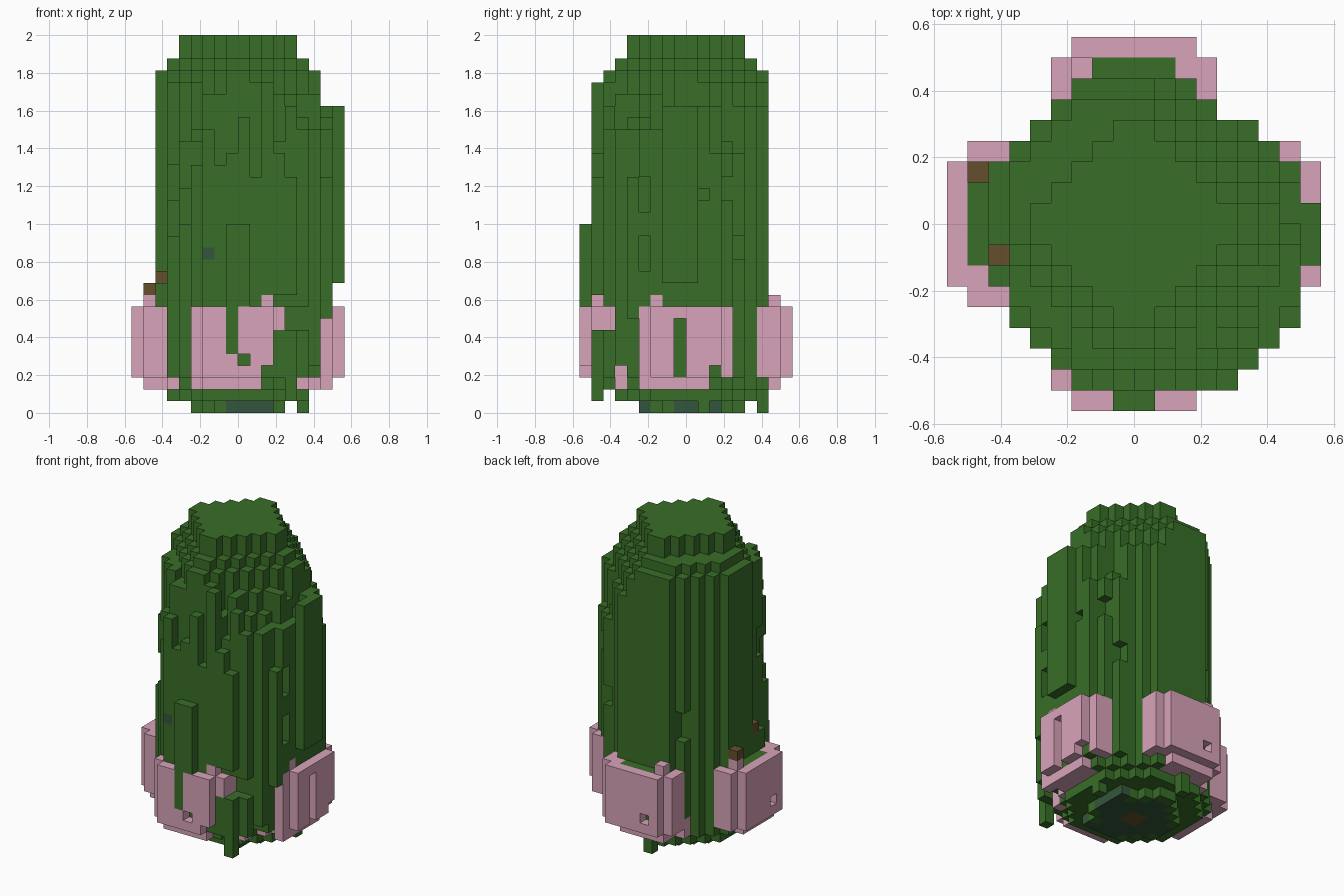
import bpy
import bmesh
import random
from mathutils import Vector

random.seed(5)
S = 1 / 16  # block size

cube = bpy.data.objects.get("Cube")
if cube:
    bpy.data.objects.remove(cube, do_unlink=True)


def material(name, rgb):
    m = bpy.data.materials.new(name)
    m.use_nodes = True
    m.diffuse_color = (*rgb, 1)
    m.node_tree.nodes["Principled BSDF"].inputs["Base Color"].default_value = (*rgb, 1)
    return m


GREEN = material("leaf green", (0.040, 0.155, 0.021))
PINK = material("petal pink", (0.69, 0.37, 0.49))
BROWN = material("thorn brown", (0.130, 0.078, 0.026))
DARK = material("dark moss", (0.034, 0.091, 0.045))

parts = {}   # part name -> material
cells = {}   # block cell -> part name


def box(name, xs, ys, zs):
    for i in range(*xs):
        for j in range(*ys):
            for k in range(*zs):
                cells[i, j, k] = name


def clear(xs, ys, zs):
    for i in range(*xs):
        for j in range(*ys):
            for k in range(*zs):
                cells.pop((i, j, k), None)


# Stalk: footprint as x extents per row, front row first
parts["stalk"] = GREEN
footprint = [(-1, 1), (-3, 5), (-4, 6), (-5, 7), (-6, 8), (-6, 8), (-7, 8), (-8, 9), (-8, 9),
             (-8, 9), (-8, 8), (-7, 8), (-6, 7), (-5, 6), (-4, 4), (-3, 3), (-2, 2)]
front_ribs = [24, 21, 22, 25, 20, 28, 22, 20]


def top_of(i, j, m):
    """Stalk terraces step down along a diamond-shaped plan."""
    if m <= 5:
        return 32
    if m <= 6:
        return 30
    if i < 0 and j >= 0:  # smooth, full back left
        return 30 if m <= 8 and i > -7 and j < 6 else 29
    if m <= 7:
        return 29
    if i < 0:  # front right
        return 28 - random.randint(0, 1) if m <= 9 else 15 if i == -6 else 24
    if j >= 0:  # back right
        return 28 if m <= 8 else 26 if m <= 9 else 22
    base = 26 if i == 7 or m > 9 else 28
    return base - random.randint(0, 3 if m <= 9 else 8)


def column(i, j):
    """Bottom and top of the stalk column at a cell."""
    x, y = abs(i + 0.5), abs(j + 0.5)
    m, r = x + y, (x * x + y * y) ** 0.5
    if j == -9:
        return (5 if i < 0 else 9), 16
    if i == 8:
        return 11, 26 - random.choice((0, 0, 1, 3))
    if j == 7 or i == -8:
        return 3, 9
    if -5 < i < 4 and -5 < j < 5 and m < 6:
        bottom = 0
    else:
        bottom = 1 if r < 6.2 else 2 if r < 7 else 3
    if i == 7 and j < -3:
        bottom = 8
    if j == -8:
        return bottom, front_ribs[i + 3]
    top = top_of(i, j, m)
    return bottom, min(top, 26) if i == 7 else top


for row, (x0, x1) in enumerate(footprint):
    for i in range(x0, x1):
        box("stalk", (i, i + 1), (row - 9, row - 8), column(i, row - 9))

# Low columns that carry a thorn, gaps beside the front petal, and little feet
clear((-7, -6), (-3, -1), (11, 32))
clear((4, 8), (-8, -6), (7, 9))
clear((3, 5), (-8, -7), (7, 10))
clear((5, 8), (-6, -5), (2, 4))
for i, j, k in ((4, -8, 1), (-1, 6, 0), (5, 1, 0)):
    box("stalk", (i, i + 1), (j, j + 1), (k, 5))

# Weathered notches in the outer bark
for i, j, k in sorted(cells):
    outer = any((i + a, j + b, k) not in cells for a, b in ((1, 0), (-1, 0), (0, 1), (0, -1)))
    rate = 0.05 if i > 0 or j < 0 else 0.015
    if outer and 11 < k < 26 and -7 < i < 8 and -8 < j < 6 and random.random() < rate:
        clear((i, i + 1), (j, j + 1), (k, k + random.randint(1, 3)))

# Petals: curved shells on the four sides, u runs along the side, d outward
turns = {"front": lambda u, d: (u, -1 - d), "right": lambda u, d: (d, u),
         "back": lambda u, d: (u, d), "left": lambda u, d: (-1 - d, u)}
# tip position, and holes as (u, bottom, top)
details = {"front": (2, [(-1, 5, 9), (0, 4, 5), (2, 3, 4)]),
           "right": (-3, [(-1, 3, 8), (2, 3, 4)]),
           "back": (-3, [(-2, 4, 5)]),
           "left": (2, [(-2, 4, 5)])}

for side, turn in turns.items():
    name = side + "_petal"
    parts[name] = PINK
    tip, holes = details[side]

    def petal(us, ds, ks):
        for u in range(*us):
            for d in range(*ds):
                box(name, *[(c, c + 1) for c in turn(u, d)], ks)

    for u in range(-3, 3):
        for k in range(3, 9):
            if not any(h == u and a <= k < b for h, a, b in holes):
                petal((u, u + 1), (8, 9), (k, k + 1))
    petal((-4, -3), (6, 8), (3, 9))
    petal((3, 4), (6, 8), (7 if side == "front" else 3, 9))
    petal((-3, 2), (5, 8), (2, 3))
    petal((-4, -3), (5, 6), (2, 4))
    petal((tip, tip + 1), (7, 8), (8, 10))
    if side == "front":
        petal((4, 5), (5, 6), (2, 4))
    if side == "right":
        petal((-4, -3), (7, 8), (2, 3))
    if side in ("back", "left"):
        petal((-3, -2), (7, 8), (3, 9))
        petal((2, 3), (7, 8), (3, 9))
    if side == "back":  # wider shoulder on the top edge
        petal((2, 3), (7, 8), (8, 9))

# Thorns on the left petal side, moss patch on the front
parts["thorns"] = BROWN
cells[-8, 2, 10] = cells[-7, -2, 11] = "thorns"
parts["moss"] = DARK
cells[-3, -8, 13] = "moss"

# Underside: moss diamond reaching two rims, with a brown stump in the middle
parts["stump"] = BROWN
for i in range(-4, 4):
    for j in range(-4, 4):
        if abs(i + 0.5) + abs(j + 0.5) <= 4:
            cells[i, j, 0] = "moss"
box("moss", (-1, 3), (-4, -3), (0, 1))
box("moss", (3, 4), (-1, 3), (0, 1))
box("stump", (-1, 1), (-1, 1), (0, 1))

# Build each part from its exposed block faces
AXES = [Vector(a) for a in ((1, 0, 0), (0, 1, 0), (0, 0, 1))]
for name, mat in parts.items():
    bm = bmesh.new()
    verts = {}

    def vert(p):
        key = tuple(round(c) for c in p)
        if key not in verts:
            verts[key] = bm.verts.new(Vector(key) * S)
        return verts[key]

    for c, owner in cells.items():
        if owner != name:
            continue
        for a in range(3):
            u, v = AXES[(a + 1) % 3], AXES[(a + 2) % 3]
            for sign in (0, 1):
                step = AXES[a] * (1 if sign else -1)
                if tuple(round(q) for q in Vector(c) + step) in cells:
                    continue
                o = Vector(c) + AXES[a] * sign
                quad = [o, o + u, o + u + v, o + v]
                bm.faces.new([vert(p) for p in (quad if sign else quad[::-1])])
    mesh = bpy.data.meshes.new(name)
    bm.to_mesh(mesh)
    bm.free()
    mesh.materials.append(mat)
    bpy.context.collection.objects.link(bpy.data.objects.new(name, mesh))
